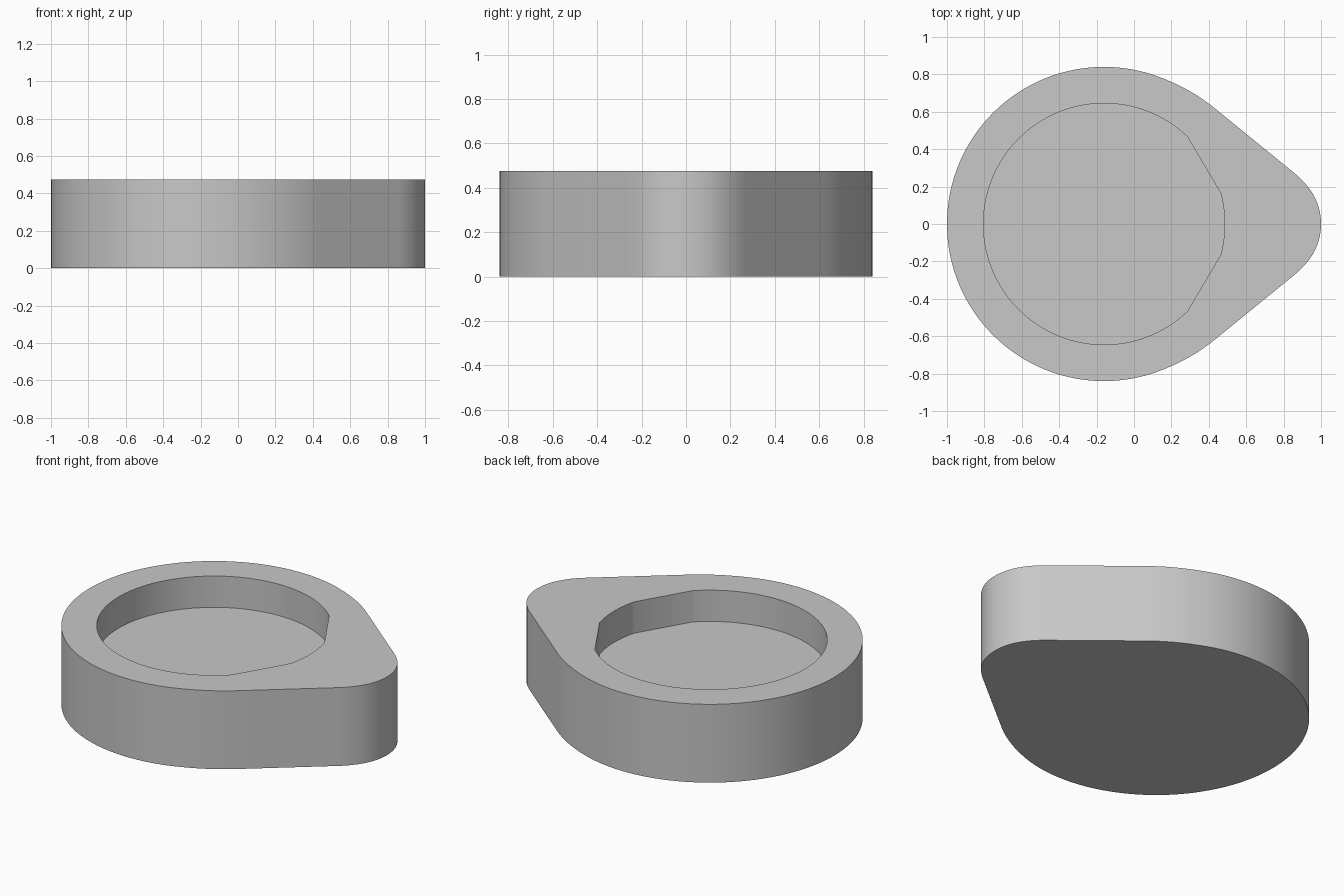
import bpy
import bmesh
import math
from mathutils import Vector

cube = bpy.data.objects.get("Cube")
if cube:
    bpy.data.objects.remove(cube, do_unlink=True)

HEIGHT = 0.475
FLOOR = 0.285
CENTRE = Vector((-0.16, 0))
RADIUS = 0.84
POCKET_RADIUS = 0.645

grey = bpy.data.materials.new("plain grey")
grey.use_nodes = True
colour = (0.58, 0.58, 0.58, 1)
grey.diffuse_color = colour
grey.node_tree.nodes["Principled BSDF"].inputs["Base Color"].default_value = colour


def curve(a, b, c, steps):
    """Points on a quadratic curve from a to c, pulled towards b."""
    a, b, c = Vector(a), Vector(b), Vector(c)
    return [a * (1 - t) ** 2 + b * 2 * t * (1 - t) + c * t * t
            for t in (i / steps for i in range(steps + 1))]


# Teardrop outline: rounded nose, straight flank, shoulder, round back
half = curve((1, 0), (1, 0.155), (0.86, 0.27), 16)
half += curve((0.43, 0.62), (0.30, 0.726), (0.127, 0.789), 12)
for i in range(1, 45):
    a = math.radians(70 + 110 * i / 44)
    half.append(CENTRE + RADIUS * Vector((math.cos(a), math.sin(a))))
outline = half + [Vector((p.x, -p.y)) for p in reversed(half[1:-1])]

# Pocket rim follows the outline's directions from the pocket centre
rim = [CENTRE + (p - CENTRE).normalized() * POCKET_RADIUS for p in outline]

bm = bmesh.new()


def ring(points, z):
    return [bm.verts.new((p.x, p.y, z)) for p in points]


# Base outline, top outline, pocket rim, pocket floor
rings = [ring(outline, 0), ring(outline, HEIGHT), ring(rim, HEIGHT), ring(rim, FLOOR)]
for lower, upper in zip(rings, rings[1:]):
    for i in range(len(lower)):
        j = (i + 1) % len(lower)
        bm.faces.new((lower[i], lower[j], upper[j], upper[i]))
bm.faces.new(list(reversed(rings[0])))
bm.faces.new(rings[-1])
bmesh.ops.recalc_face_normals(bm, faces=bm.faces)

mesh = bpy.data.meshes.new("teardrop_dish")
bm.to_mesh(mesh)
bm.free()
mesh.materials.append(grey)
dish = bpy.data.objects.new("teardrop_dish", mesh)
bpy.context.collection.objects.link(dish)

# Smooth walls with crisp rims
bpy.ops.object.select_all(action="DESELECT")
dish.select_set(True)
bpy.context.view_layer.objects.active = dish
bpy.ops.object.shade_smooth_by_angle(angle=math.radians(30))
